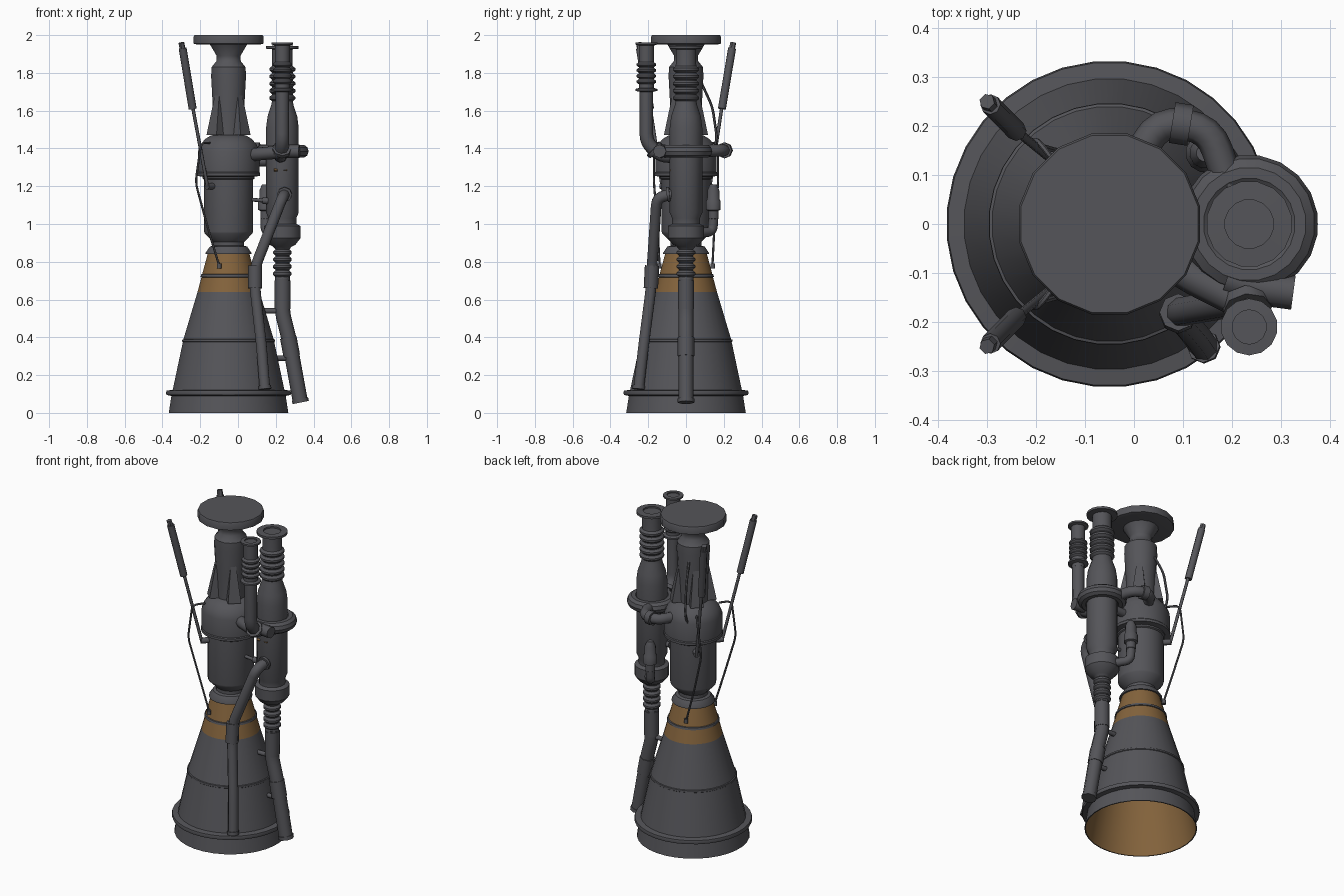
import bpy, bmesh, math
from mathutils import Vector, Matrix

if "Cube" in bpy.data.objects:
    bpy.data.objects.remove(bpy.data.objects["Cube"])


def material(name, rgb):
    m = bpy.data.materials.new(name)
    m.use_nodes = True
    m.diffuse_color = (*rgb, 1)
    m.node_tree.nodes["Principled BSDF"].inputs["Base Color"].default_value = (*rgb, 1)
    return m


GREY = material("dark_metal", (0.09, 0.09, 0.1))
COPPER = material("copper_brown", (0.23, 0.125, 0.045))
MAIN = (-0.05, 0)
PUMP = (0.235, 0)
INLET = (0.235, -0.21)


def add(name, mesh, mat, angle=35):
    mesh.materials.clear()
    mesh.materials.append(mat)
    ob = bpy.data.objects.new(name, mesh)
    bpy.context.collection.objects.link(ob)
    bpy.ops.object.select_all(action='DESELECT')
    ob.select_set(True)
    bpy.context.view_layer.objects.active = ob
    bpy.ops.object.shade_smooth_by_angle(angle=math.radians(angle))
    return ob


def lathe(name, profile, axis, mat=GREY, sides=24, capped=True, flip=False):
    """Revolve (radius, height) points around a vertical axis."""
    bm = bmesh.new()
    rings = []
    for r, z in profile:
        rings.append([bm.verts.new((axis[0] + r * math.cos(a), axis[1] + r * math.sin(a), z))
                      for a in (math.tau * (i + 0.5) / sides for i in range(sides))])
    for a, b in zip(rings, rings[1:]):
        for i in range(sides):
            j = (i + 1) % sides
            bm.faces.new((a[i], a[j], b[j], b[i]))
    if capped:
        bm.faces.new(rings[0][::-1])
        bm.faces.new(rings[-1])
    if flip:
        bmesh.ops.reverse_faces(bm, faces=bm.faces)
    me = bpy.data.meshes.new(name)
    bm.to_mesh(me)
    bm.free()
    return add(name, me, mat)


def bellows(low, high, r_in, r_out, folds):
    """Profile of a corrugated sleeve."""
    step = (high - low) / folds
    pts = []
    for i in range(folds):
        z = low + i * step
        pts += [(r_in, z), (r_out, z + step * 0.3), (r_out, z + step * 0.6), (r_in, z + step * 0.9)]
    return pts


def pipe(name, points, radius, bend=0.04, mat=GREY, res=2):
    """Round tube along a path with softened corners."""
    pts = [Vector(p) for p in points]
    path = [pts[0]]
    for a, b, c in zip(pts, pts[1:], pts[2:]):
        d = min(bend, (a - b).length * 0.45, (c - b).length * 0.45)
        p, q = b + (a - b).normalized() * d, b + (c - b).normalized() * d
        for t in (0, 0.25, 0.5, 0.75, 1):
            path.append(p * (1 - t) ** 2 + b * 2 * t * (1 - t) + q * t * t)
    path.append(pts[-1])
    cu = bpy.data.curves.new(name, 'CURVE')
    cu.dimensions = '3D'
    cu.bevel_depth = radius
    cu.bevel_resolution = res
    cu.use_fill_caps = True
    sp = cu.splines.new('POLY')
    sp.points.add(len(path) - 1)
    for s, p in zip(sp.points, path):
        s.co = (*p, 1)
    tmp = bpy.data.objects.new(name + "_path", cu)
    bpy.context.collection.objects.link(tmp)
    bpy.context.view_layer.update()
    me = bpy.data.meshes.new_from_object(tmp.evaluated_get(bpy.context.evaluated_depsgraph_get()))
    bpy.data.objects.remove(tmp)
    return add(name, me, mat, 50)


def torus(name, axis, z, major, minor, sides=20):
    ring = [(major + minor * math.cos(t), z + minor * math.sin(t))
            for t in (math.tau * i / 10 for i in range(11))]
    return lathe(name, ring, axis, sides=sides, capped=False)


# Nozzle bell, outside and lining
lathe("nozzle_skirt", [(0.312, 0), (0.318, 0), (0.304, 0.09), (0.33, 0.095), (0.333, 0.105),
                       (0.33, 0.118), (0.297, 0.122), (0.243, 0.375), (0.247, 0.378), (0.246, 0.388),
                       (0.24, 0.39), (0.165, 0.64)], MAIN, sides=32, capped=False)
lathe("lower_copper_band", [(0.165, 0.64), (0.144, 0.718)], MAIN, COPPER, 32, False)
lathe("band_ring", [(0.144, 0.718), (0.149, 0.72), (0.146, 0.733), (0.14, 0.735)], MAIN, sides=32, capped=False)
lathe("upper_copper_band", [(0.14, 0.735), (0.11, 0.845)], MAIN, COPPER, 32, False)
lathe("nozzle_lining", [(0.312, 0), (0.29, 0.12), (0.235, 0.38), (0.155, 0.64), (0.1, 0.84), (0.06, 0.87)],
      MAIN, COPPER, 32, False, True)

# Combustion chamber, dome and thrust mount
lathe("combustion_chamber", [(0.122, 0.84), (0.122, 0.848), (0.1, 0.88), (0.083, 0.885), (0.083, 0.905),
                             (0.128, 0.95), (0.13, 0.96), (0.13, 1.235), (0.138, 1.24), (0.138, 1.25),
                             (0.168, 1.255), (0.168, 1.27), (0.164, 1.275), (0.164, 1.385),
                             (0.15, 1.42), (0.125, 1.45), (0.095, 1.468), (0.085, 1.47)], MAIN)
lathe("upper_column", [(0.085, 1.46), (0.085, 1.62), (0.094, 1.78), (0.092, 1.83), (0.066, 1.862),
                       (0.064, 1.89), (0.1, 1.95)], MAIN, sides=16)
lathe("mount_disc", [(0.17, 1.95), (0.188, 1.955), (0.188, 1.993), (0.184, 2.0)], MAIN, sides=16)

# Tapered gussets around the column
for k in range(4):
    bm = bmesh.new()
    bmesh.ops.create_cube(bm, size=1)
    for v in bm.verts:
        top = v.co.z > 0
        v.co = Vector(((0.075 if top else 0.128) if v.co.x > 0 else 0.03,
                       v.co.y * (0.02 if top else 0.075), 1.74 if top else 1.47))
    bm.transform(Matrix.Translation((*MAIN, 0)) @ Matrix.Rotation(math.pi / 4 + k * math.pi / 2, 4, 'Z'))
    me = bpy.data.meshes.new("gusset")
    bm.to_mesh(me)
    bm.free()
    add("column_gusset_%d" % (k + 1), me, GREY)

# Turbopump with inlet bellows, volute and outlet bellows
lathe("turbopump", [(0.03, 0.7), (0.04, 0.71)] + bellows(0.72, 0.87, 0.038, 0.05, 4) +
      [(0.05, 0.88), (0.07, 0.89), (0.098, 0.925), (0.098, 0.99), (0.075, 1.0), (0.075, 1.03),
       (0.088, 1.06), (0.088, 1.51), (0.08, 1.57), (0.06, 1.63)] +
      bellows(1.65, 1.84, 0.056, 0.07, 5) +
      [(0.055, 1.85), (0.055, 1.925), (0.088, 1.928), (0.088, 1.942), (0.05, 1.944), (0.05, 1.935)], PUMP, sides=16)
torus("pump_volute", PUMP, 1.385, 0.105, 0.036)
pipe("volute_outlet", [(0.19, -0.11, 1.385), (0.25, -0.13, 1.385), (0.325, -0.14, 1.385)], 0.035)
pipe("pump_crossover", [(0.2, 0.06, 1.385), (0.155, 0.195, 1.39), (0.05, 0.21, 1.39), (-0.01, 0.1, 1.39)], 0.032, 0.07)
pipe("crossover_sleeve", [(0.115, 0.201, 1.39), (0.078, 0.207, 1.39)], 0.042)
for i, x in enumerate((0.19, 0.24)):
    pipe("copper_tag_%d" % (i + 1), [(x, -0.08, 1.285), (x + 0.02, -0.08, 1.285)], 0.008, mat=COPPER, res=0)

# Front propellant inlet
lathe("front_inlet", [(0.036, 1.68), (0.036, 1.7), (0.058, 1.705), (0.058, 1.715), (0.04, 1.72)] +
      bellows(1.74, 1.86, 0.04, 0.052, 4) +
      [(0.04, 1.87), (0.04, 1.945), (0.058, 1.95), (0.058, 1.96), (0.035, 1.962), (0.035, 1.955)], INLET, sides=14)
pipe("front_inlet_pipe", [(*INLET, 1.7), (*INLET, 1.43), (0.225, -0.13, 1.36), (0.225, -0.05, 1.36)], 0.036, 0.06)
pipe("inlet_flange", [(0.232, -0.175, 1.4), (0.23, -0.158, 1.385)], 0.05)
pipe("inlet_branch", [(0.22, -0.16, 1.38), (0.1, -0.1, 1.37), (0.03, -0.04, 1.36)], 0.034)

# Side exhaust duct
pipe("exhaust_duct", [(0.25, -0.06, 1.16), (0.235, -0.155, 1.14), (0.09, -0.18, 0.77),
                      (0.09, -0.185, 0.66), (0.125, -0.225, 0.35), (0.142, -0.25, 0.13)], 0.03, 0.06)
pipe("duct_sleeve", [(0.09, -0.18, 0.78), (0.09, -0.186, 0.66)], 0.038)
pipe("duct_flange", [(0.247, -0.085, 1.157), (0.246, -0.1, 1.155)], 0.04)
pipe("duct_tip", [(0.141, -0.249, 0.145), (0.143, -0.251, 0.125)], 0.034)

# Lower drain duct
pipe("drain_duct", [(*PUMP, 0.74), (*PUMP, 0.53), (0.268, 0, 0.4), (0.33, 0, 0.06)], 0.04)
pipe("drain_upper_sleeve", [(0.236, 0, 0.7), (0.236, 0, 0.55)], 0.043)
pipe("drain_lower_sleeve", [(0.266, 0, 0.4), (0.285, 0, 0.3)], 0.044)
pipe("drain_tip", [(0.328, 0, 0.075), (0.332, 0, 0.055)], 0.044)
for i, (x, z) in enumerate(((0.15, 0.54), (0.2, 0.29))):
    pipe("drain_bracket_%d" % (i + 1), [(x - 0.02, 0, z), (x + 0.08, 0, z)], 0.014)

# Gas bottle and small links between pump and chamber
lathe("gas_bottle", [(0.015, 1.02), (0.028, 1.03), (0.028, 1.07), (0.04, 1.075), (0.04, 1.12),
                     (0.034, 1.13), (0.032, 1.18), (0.018, 1.21)], (0.145, 0.145), sides=12)
pipe("bottle_elbow", [(0.145, 0.145, 1.03), (0.145, 0.14, 0.96), (0.215, 0.06, 0.95)], 0.026)
pipe("cross_link", [(0.06, -0.03, 1.13), (0.18, -0.03, 1.12)], 0.01)
pipe("cross_link_collar", [(0.13, -0.03, 1.124), (0.16, -0.03, 1.122)], 0.018)
pipe("upper_link", [(0.08, 0.03, 1.33), (0.18, 0.03, 1.33)], 0.025)

# Steering actuators and hydraulic lines, mirrored front and back
for side, s in (("front", -1), ("back", 1)):
    pipe(side + "_actuator", [(-0.293, s * 0.244, 1.93), (-0.24, s * 0.19, 1.61)], 0.021)
    pipe(side + "_actuator_eye", [(-0.3, s * 0.25, 1.96), (-0.29, s * 0.24, 1.91)], 0.016, res=1)
    pipe(side + "_actuator_rod", [(-0.24, s * 0.19, 1.62), (-0.16, s * 0.125, 1.19)], 0.009)
    pipe(side + "_rod_bracket", [(-0.12, s * 0.08, 1.2), (-0.165, s * 0.13, 1.2)], 0.018)
    pipe(side + "_hydraulic_line", [(-0.15, s * 0.11, 1.43), (-0.195, s * 0.17, 1.43), (-0.225, s * 0.17, 1.22),
                                    (-0.16, s * 0.15, 0.98), (-0.1, s * 0.14, 0.78)], 0.006, res=1)
    pipe(side + "_line_fitting", [(-0.1, s * 0.142, 0.79), (-0.1, s * 0.142, 0.765)], 0.012)
pipe("column_hose", [(-0.08, 0.085, 1.74), (-0.1, 0.14, 1.62), (-0.11, 0.165, 1.45), (-0.11, 0.14, 1.38)], 0.007, res=1)
